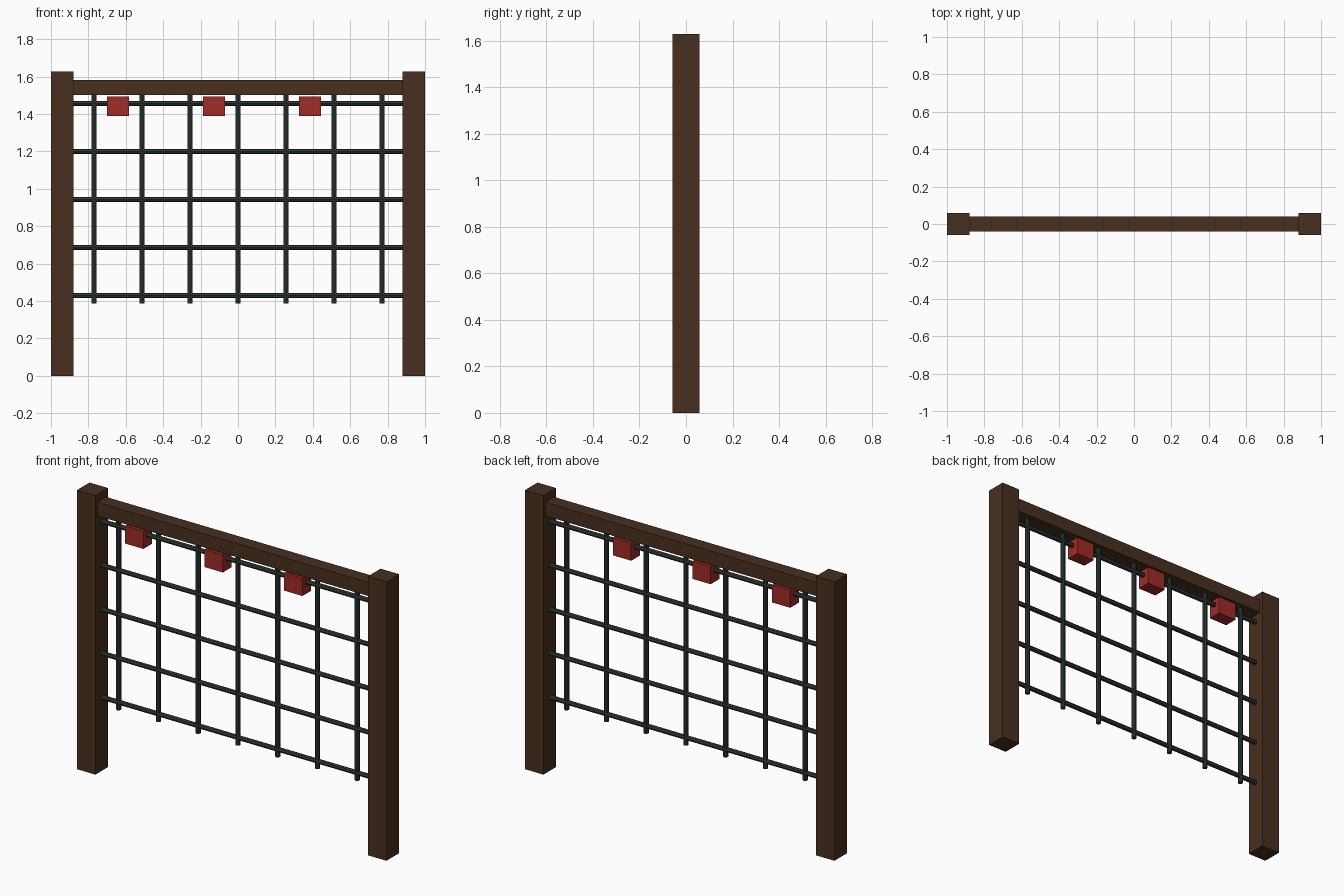
import bpy
from math import pi

if "Cube" in bpy.data.objects:
    bpy.data.objects.remove(bpy.data.objects["Cube"])


def paint(name, rgb):
    m = bpy.data.materials.new(name)
    m.diffuse_color = (*rgb, 1)
    m.use_nodes = True
    m.node_tree.nodes["Principled BSDF"].inputs["Base Color"].default_value = m.diffuse_color
    return m


wood = paint("dark_wood", (0.065, 0.028, 0.014))
rope = paint("dark_rope", (0.03, 0.042, 0.036))
red = paint("red_paint", (0.35, 0.025, 0.02))


def box(name, loc, size, mat):
    bpy.ops.mesh.primitive_cube_add(size=1, location=loc)
    o = bpy.context.object
    o.name = name
    o.scale = size
    o.data.materials.append(mat)


def rod(name, loc, length, rot=(0, 0, 0)):
    bpy.ops.mesh.primitive_cylinder_add(vertices=8, radius=0.0137, depth=length,
                                        location=loc, rotation=rot)
    o = bpy.context.object
    o.name = name
    o.data.materials.append(rope)


# Posts and top beam
for side, x in (("left", -0.94), ("right", 0.94)):
    box(side + "_post", (x, 0, 0.814), (0.12, 0.117, 1.628), wood)
box("top_beam", (0, 0, 1.543), (1.78, 0.08, 0.08), wood)

# Net: vertical and horizontal strands
step = 0.2567
for i in range(7):
    rod(f"vertical_strand_{i + 1}", ((i - 3) * step, 0, 0.95), 1.124)
for i in range(5):
    rod(f"horizontal_strand_{i + 1}", (0, 0, 0.43 + i * step), 1.77, (0, pi / 2, 0))

# Red blocks between strands under the beam
for i in range(3):
    box(f"red_block_{i + 1}", (-0.642 + i * 2 * step, 0, 1.441), (0.118, 0.08, 0.103), red)
